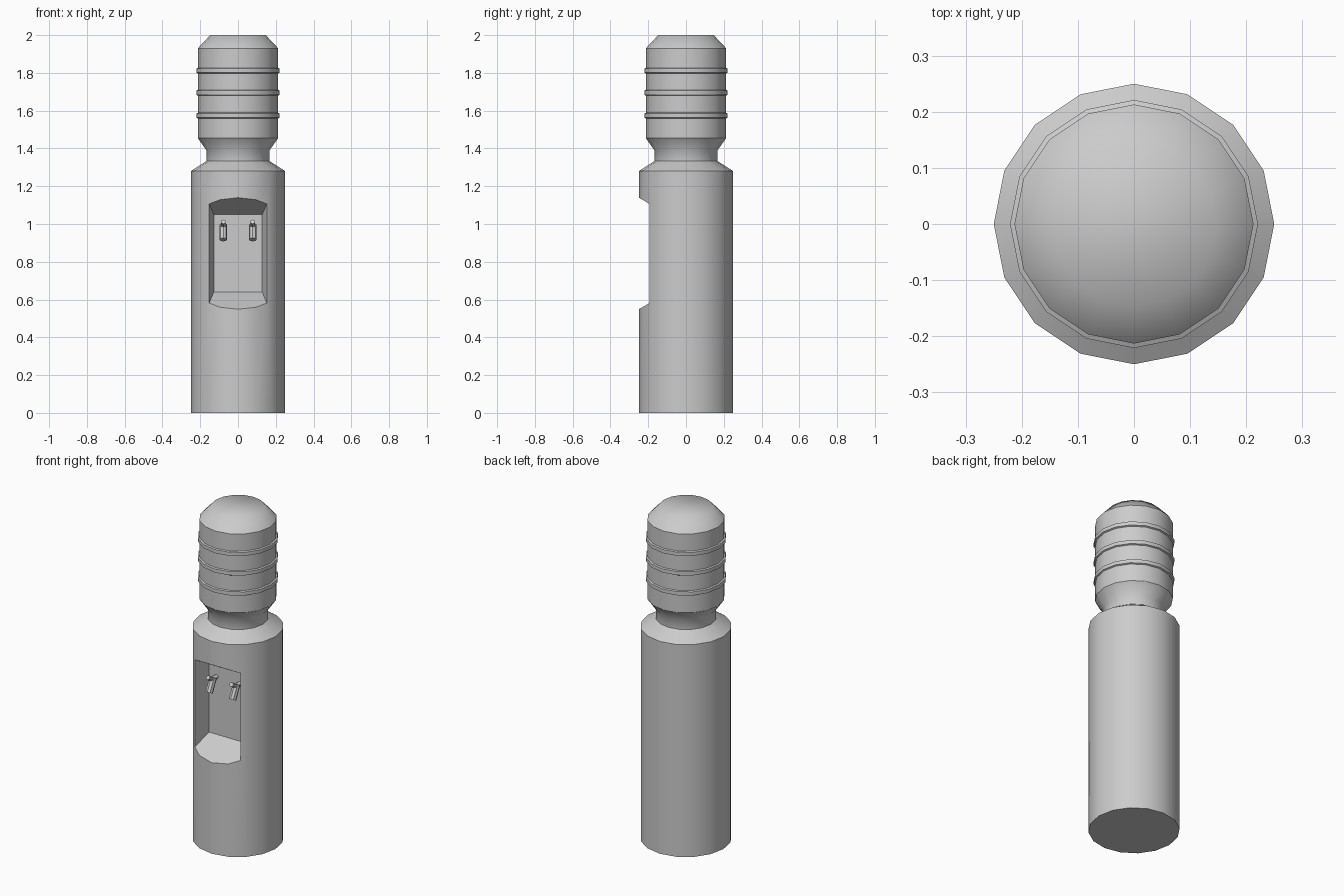
import bpy, bmesh, math
from mathutils import Vector

if "Cube" in bpy.data.objects:
    bpy.data.objects.remove(bpy.data.objects["Cube"])

SIDES = 16


def new_object(name, bm):
    bmesh.ops.recalc_face_normals(bm, faces=bm.faces)
    mesh = bpy.data.meshes.new(name)
    bm.to_mesh(mesh)
    bm.free()
    ob = bpy.data.objects.new(name, mesh)
    bpy.context.collection.objects.link(ob)
    return ob


def smooth(ob, degrees):
    bpy.ops.object.select_all(action='DESELECT')
    ob.select_set(True)
    bpy.context.view_layer.objects.active = ob
    bpy.ops.object.shade_smooth_by_angle(angle=math.radians(degrees))


def lathe(name, profile):
    """Closed turned solid from (radius, height, sharp ring) points."""
    bm = bmesh.new()
    rings = []
    for r, z, _ in profile:
        rings.append([bm.verts.new((r * math.cos(2 * math.pi * i / SIDES),
                                    r * math.sin(2 * math.pi * i / SIDES), z))
                      for i in range(SIDES)])
    for a, b in zip(rings, rings[1:]):
        for i in range(SIDES):
            j = (i + 1) % SIDES
            bm.faces.new((a[i], a[j], b[j], b[i]))
    bm.faces.new(rings[0])
    bm.faces.new(rings[-1])
    for f in bm.faces:
        f.smooth = True
    for ring, (_, _, sharp) in zip(rings, profile):
        if sharp:
            for i in range(SIDES):
                bm.edges.get((ring[i], ring[(i + 1) % SIDES])).smooth = False
    return new_object(name, bm)


def rod(name, start, end, radius, sides):
    start, end = Vector(start), Vector(end)
    axis = end - start
    bm = bmesh.new()
    bmesh.ops.create_cone(bm, cap_ends=True, segments=sides, radius1=radius,
                          radius2=radius, depth=axis.length)
    bm.transform(axis.to_track_quat('Z', 'Y').to_matrix().to_4x4())
    bmesh.ops.translate(bm, verts=bm.verts, vec=(start + end) / 2)
    return new_object(name, bm)


# cabinet with sloping shoulder
cabinet = lathe("cabinet", [(0.25, 0, True), (0.25, 1.28, True), (0.167, 1.333, True)])

# tapered cutter for the dispensing recess
BACK, FRONT, MID_Z = -0.093, -0.32, 0.844
bm = bmesh.new()
bmesh.ops.create_cube(bm, size=2)
for v in bm.verts:
    y = FRONT if v.co.y < 0 else BACK
    v.co = (v.co.x * (0.128 + 0.245 * (BACK - y)), y,
            MID_Z + v.co.z * (0.205 + 0.576 * (BACK - y)))
cutter = new_object("recess_cutter", bm)
cutter.hide_render = True
cut = cabinet.modifiers.new("recess", 'BOOLEAN')
cut.operation = 'DIFFERENCE'
cut.solver = 'EXACT'
cut.object = cutter
bpy.context.view_layer.objects.active = cabinet
bpy.ops.object.modifier_apply(modifier=cut.name)
bpy.data.objects.remove(cutter)
smooth(cabinet, 30)

# water bottle with neck, three ribs and chamfered top
R = 0.213
profile = [(0.167, 1.325, True), (0.167, 1.39, False), (R, 1.455, True)]
for z in (1.574, 1.695, 1.812):
    profile += [(R, z - 0.015, True), (0.221, z - 0.011, True),
                (0.221, z + 0.011, True), (R, z + 0.015, True)]
profile += [(R, 1.93, True), (0.147, 2.0, False)]
lathe("water_bottle", profile)

# two taps: stub pipe, slanted spout and push lever
for side, x in (("left", -0.078), ("right", 0.078)):
    smooth(rod(side + "_tap_pipe", (x, -0.088, 0.987), (x, -0.135, 0.987), 0.013, 8), 50)
    smooth(rod(side + "_tap_spout", (x, -0.125, 0.995), (x, -0.163, 0.917), 0.021, 8), 30)
    smooth(rod(side + "_tap_lever", (x, -0.13, 0.985), (x, -0.175, 1.012), 0.013, 6), 30)
